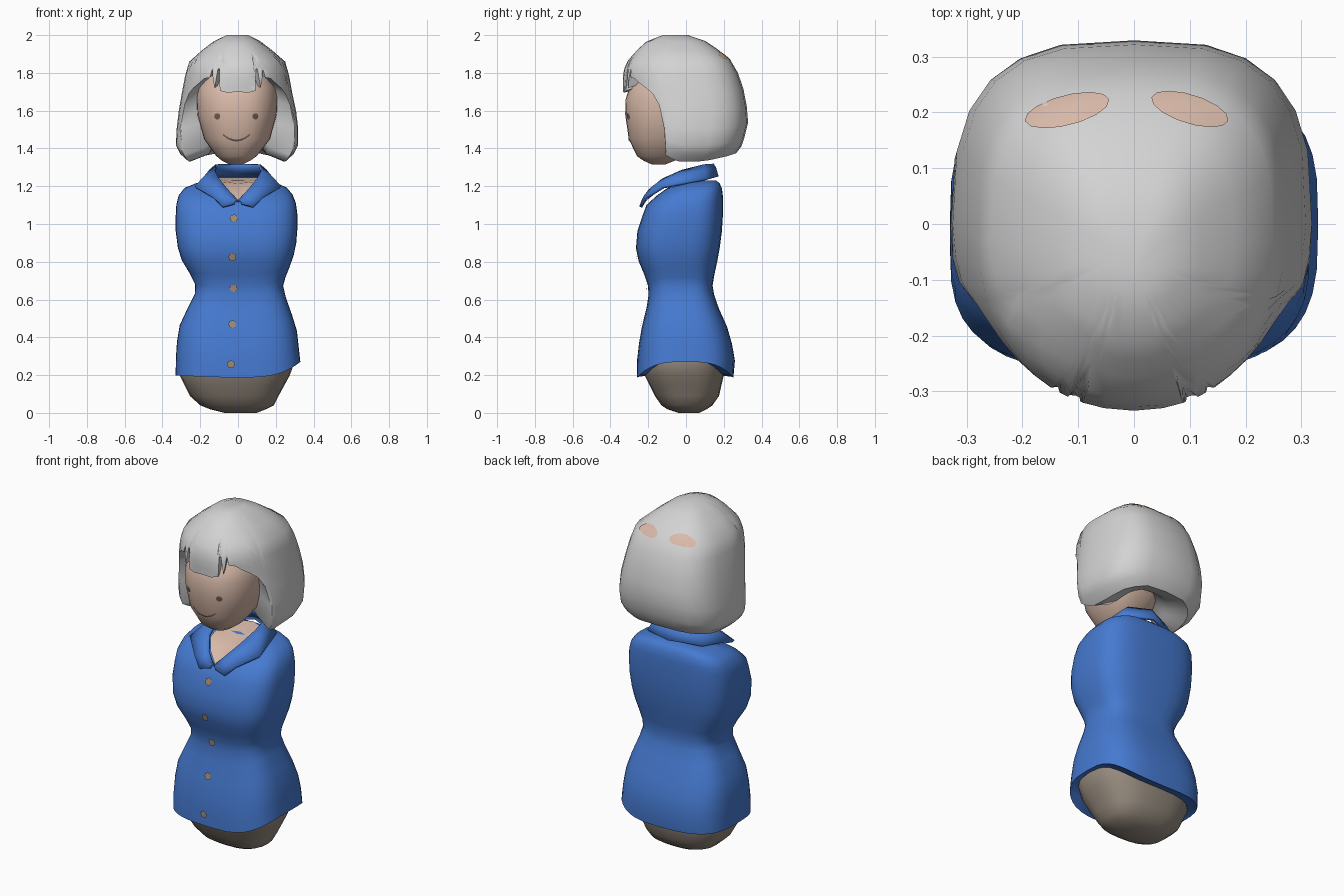
import bpy, bmesh, math
from mathutils import Vector
from mathutils.bvhtree import BVHTree

if "Cube" in bpy.data.objects:
    bpy.data.objects.remove(bpy.data.objects["Cube"])


def material(name, r, g, b):
    m = bpy.data.materials.new(name)
    m.diffuse_color = [((c / 255 + 0.055) / 1.055) ** 2.4 for c in (r, g, b)] + [1]
    m.use_nodes = True
    m.node_tree.nodes["Principled BSDF"].inputs["Base Color"].default_value = m.diffuse_color
    return m


BLUE = material("blue_cloth", 70, 122, 209)
HAIR = material("pale_grey_hair", 211, 211, 211)
SKIN = material("skin", 216, 185, 168)
BASE = material("taupe_base", 148, 137, 125)
DARK = material("dark_brown", 112, 96, 86)
BUTTON = material("button_brown", 158, 138, 112)


def make(name, verts, faces, mat, angle=50):
    me = bpy.data.meshes.new(name)
    me.from_pydata(verts, [], faces)
    bm = bmesh.new()
    bm.from_mesh(me)
    bmesh.ops.remove_doubles(bm, verts=bm.verts, dist=1e-5)
    bmesh.ops.recalc_face_normals(bm, faces=bm.faces)
    bm.to_mesh(me)
    bm.free()
    me.materials.append(mat)
    ob = bpy.data.objects.new(name, me)
    bpy.context.collection.objects.link(ob)
    bpy.ops.object.select_all(action='DESELECT')
    ob.select_set(True)
    bpy.context.view_layer.objects.active = ob
    bpy.ops.object.shade_smooth_by_angle(angle=math.radians(angle))
    return ob


def lerp_table(table, t):
    """Interpolate rows whose first entry is an increasing key."""
    if t <= table[0][0]:
        return table[0][1:]
    for a, b in zip(table, table[1:]):
        if t <= b[0]:
            f = (t - a[0]) / (b[0] - a[0])
            return [p + (q - p) * f for p, q in zip(a[1:], b[1:])]
    return table[-1][1:]


def section_point(prof, z, ang, nf, nb):
    """Point on a squarish oval section; angle 0 is the front."""
    xl, xr, yf, yb = lerp_table(prof, z)
    s, c = math.sin(ang), math.cos(ang)
    e = 2 / (nf if c > 0 else nb)
    x = xr * abs(s) ** e if s > 0 else xl * abs(s) ** e
    mid, half = (yf + yb) / 2, (yb - yf) / 2
    return (x, mid - math.copysign(half * abs(c) ** e, c), z)


def shell(name, mat, prof, angles, bottom, rows, nf, nb, rim=None):
    """Loft columns from the top of a profile to a bottom edge that varies with angle."""
    top, n = prof[-1][0], len(angles)
    verts = [section_point(prof, top + (bottom(a) - top) * t, a, nf, nb)
             for t in rows for a in angles]
    count = len(rows)
    if rim:                                   # turned-in lower edge
        k, lift = rim
        verts += [(x * k, y * k, z + lift) for x, y, z in verts[-n:]]
        count += 1
    faces = [(r * n + i, r * n + (i + 1) % n, (r + 1) * n + (i + 1) % n, (r + 1) * n + i)
             for r in range(count - 1) for i in range(n)]
    for start in (0, (count - 1) * n):        # close both ends
        ring = [Vector(v) for v in verts[start:start + n]]
        verts.append(tuple(sum(ring, Vector((0, 0, 0))) / n))
        faces += [(start + i, start + (i + 1) % n, len(verts) - 1) for i in range(n)]
    return make(name, verts, faces, mat)


def even(n):
    return [2 * math.pi * i / n for i in range(n)]


def plate(name, mat, target, outline, direction, lift):
    """Lay a flat outline on a surface, seen along the given axis."""
    me = target.data
    tree = BVHTree.FromPolygons([v.co for v in me.vertices], [tuple(p.vertices) for p in me.polygons])
    d = Vector(direction)
    centre = sum((Vector(p) for p in outline), Vector((0, 0))) / len(outline)
    n, verts = len(outline), []

    def drop(u, v):
        start = Vector((u, -2, v)) if d.y else Vector((u, v, 4))
        return tuple(tree.ray_cast(start, d)[0] - d * lift)

    for k in (1, 0.5):
        verts += [drop(*(centre + (Vector(p) - centre) * k)) for p in outline]
    verts.append(drop(*centre))
    faces = [(i, (i + 1) % n, n + (i + 1) % n, n + i) for i in range(n)]
    faces += [(n + i, n + (i + 1) % n, 2 * n) for i in range(n)]
    ob = make(name, verts, faces, mat)
    if sum(p.normal.dot(d) for p in ob.data.polygons) > 0:
        ob.data.flip_normals()
    return ob


def oval(cx, cy, rx, ry, n, tilt=0):
    c, s = math.cos(tilt), math.sin(tilt)
    return [(cx + rx * math.cos(a) * c - ry * math.sin(a) * s,
             cy + rx * math.cos(a) * s + ry * math.sin(a) * c) for a in even(n)]


FRONT, DOWN = (0, 1, 0), (0, 0, -1)

# Rounded base: z, left, right, front, back
base_prof = [(0, -.07, .1, -.04, .07), (.02, -.15, .15, -.1, .11), (.04, -.2, .19, -.13, .14),
             (.09, -.255, .215, -.165, .175), (.2, -.31, .275, -.22, .2),
             (.27, -.31, .3, -.235, .2), (.36, -.28, .28, -.2, .18)]
shell("base", BASE, base_prof, even(24), lambda a: 0, [0, .25, .45, .6, .75, .89, .945, 1], 2.6, 2.6)

# Shirt body with a waist and an uneven hem
shirt_prof = [(.18, -.33, .33, -.26, .25), (.27, -.33, .33, -.26, .26), (.36, -.325, .32, -.25, .245),
              (.45, -.315, .31, -.235, .22), (.55, -.27, .275, -.21, .175), (.62, -.23, .25, -.198, .15),
              (.67, -.222, .238, -.2, .14), (.73, -.25, .255, -.22, .15), (.8, -.295, .285, -.25, .165),
              (.87, -.318, .305, -.265, .178), (.96, -.33, .315, -.258, .19), (1.04, -.33, .315, -.232, .195),
              (1.1, -.327, .31, -.21, .195), (1.15, -.315, .293, -.155, .195), (1.19, -.285, .265, -.1, .19),
              (1.215, -.225, .21, -.03, .178), (1.23, -.16, .15, 0, .16)]


def hem(a):
    s = math.sin(a)
    return .187 + (.083 * s * s if s > 0 else -.012 * s)


shirt_rows = [(1.23 - z) / 1.05 for z, *_ in reversed(shirt_prof)]
shirt = shell("shirt", BLUE, shirt_prof, even(40), hem, shirt_rows, 3.2, 3.2, rim=(.93, .01))

# Neckline skin inside the collar
half = [(0, -.213, 1.12), (.06, -.17, 1.175), (.1, -.11, 1.225), (.12, 0, 1.24), (.1, .1, 1.245), (0, .14, 1.245)]
loop = half + [(-x, y, z) for x, y, z in half[-2:0:-1]]
make("neckline", loop + [(0, -.1, 1.215)],
     [(i, (i + 1) % len(loop), len(loop)) for i in range(len(loop))], SKIN)

# Folded collar, mirrored about the centre
inner = [(0, -.222, 1.12), (.055, -.19, 1.18), (.1, -.12, 1.235), (.122, -.02, 1.28), (.115, .09, 1.31), (0, .14, 1.315)]
outer = [(.02, -.232, 1.105), (.08, -.24, 1.09), (.13, -.21, 1.14), (.225, -.12, 1.195), (.175, .1, 1.235), (0, .165, 1.25)]
verts, faces = [], []
for side in (1, -1):
    a = [Vector((x * side, y, z)) for x, y, z in inner]
    b = [Vector((x * side, y, z)) for x, y, z in outer]
    middle = [(p + q) / 2 + Vector((0, 0, .012)) for p, q in zip(a, b)]
    o = len(verts)
    verts += [tuple(p) for p in a + middle + b]
    faces += [(o + r * 6 + i, o + r * 6 + i + 1, o + r * 6 + i + 7, o + r * 6 + i + 6)
              for r in range(2) for i in range(5)]
collar = make("collar", verts, faces, BLUE, 60)
solid = collar.modifiers.new("thickness", 'SOLIDIFY')
solid.thickness, solid.offset = .016, 0

# Shirt buttons
for x, z in [(-.022, 1.03), (-.03, .825), (-.024, .66), (-.03, .47), (-.037, .257)]:
    plate("button", BUTTON, shirt, oval(x, z, .021, .021, 8), FRONT, .008)

# Head with a narrow chin
head_prof = [(1.315, -.045, .025, -.18, -.11), (1.335, -.085, .065, -.225, -.06), (1.36, -.115, .1, -.26, 0),
             (1.45, -.18, .17, -.303, .08), (1.58, -.215, .205, -.322, .15), (1.66, -.22, .21, -.32, .18),
             (1.72, -.215, .205, -.3, .18), (1.8, -.18, .18, -.24, .16)]
head_rows = [(1.8 - z) / .485 for z, *_ in reversed(head_prof)]
head = shell("head", SKIN, head_prof, even(32), lambda a: 1.315, head_rows, 2.3, 2.3)

# Bobbed hair: lower edge height by angle gives fringe, face opening and curtains
edge = [(0, 1.70), (10, 1.695), (18, 1.705), (20, 1.82), (22, 1.82), (24, 1.72), (27, 1.77), (29, 1.82),
        (31, 1.775), (38, 1.77), (45, 1.745), (53, 1.72), (60, 1.69), (66, 1.63), (70, 1.5), (72, 1.365),
        (80, 1.345), (90, 1.33), (105, 1.33), (120, 1.338), (135, 1.35), (150, 1.36), (165, 1.372), (180, 1.375)]
hair_prof = [(1.33, -.26, .25, -.27, .2), (1.37, -.305, .295, -.295, .262), (1.42, -.33, .32, -.31, .3),
             (1.55, -.322, .318, -.325, .332), (1.69, -.298, .288, -.332, .312), (1.8, -.277, .268, -.335, .275),
             (1.86, -.258, .25, -.312, .245), (1.92, -.19, .18, -.26, .175), (1.97, -.125, .115, -.205, .1),
             (2.0, -.06, .055, -.12, .01)]
deg = [a for a, _ in edge] + [-a for a, _ in edge[-2:0:-1]]


def hair_edge(a):
    return lerp_table(edge, abs(math.degrees(a)))[0]


hair = shell("hair", HAIR, hair_prof, [math.radians(a) for a in deg], hair_edge,
             [0, .05, .12, .21, .32, .46, .6, .74, .87, .94, 1], 2.1, 3, rim=(.6, .04))

# Bare patches on the upper back of the hair
plate("patch_left", SKIN, hair, oval(-.12, .204, .078, .027, 14, .25), DOWN, .005)
plate("patch_right", SKIN, hair, oval(.1, .206, .072, .026, 14, -.3), DOWN, .005)

# Eyes and curved mouth
for name, x in (("eye_left", -.11), ("eye_right", .092)):
    plate(name, DARK, head, oval(x, 1.57, .016, .017, 10), FRONT, .004)
steps = [-1 + i / 4 for i in range(9)]
for i, (p, q) in enumerate(zip(steps, steps[1:])):
    quad = [(-.008 + .072 * t, 1.442 + .032 * t * t + h)
            for t, h in ((p, -.005), (q, -.005), (q, .005), (p, .005))]
    plate("mouth_%d" % i, DARK, head, quad, FRONT, .004)
